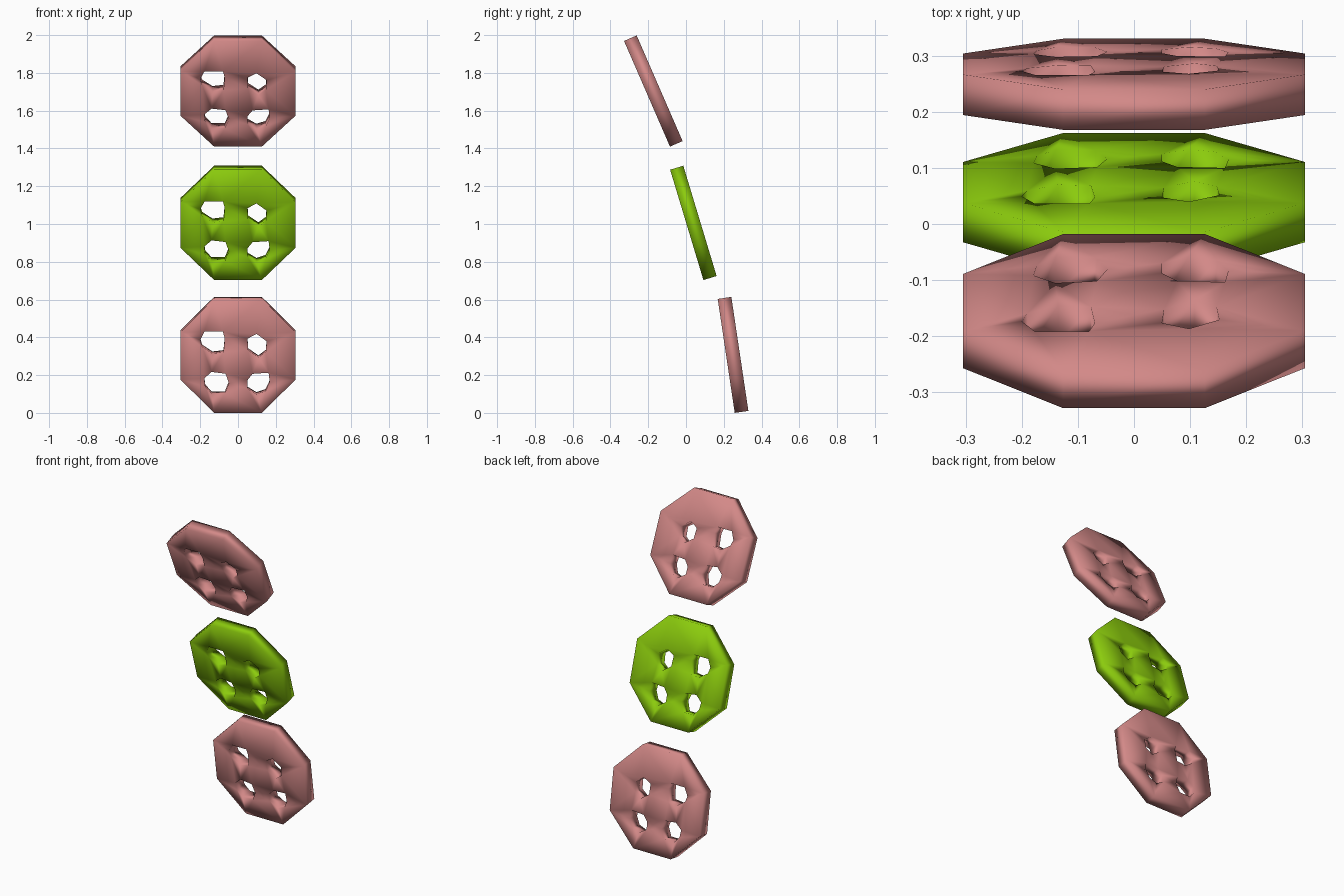
import bpy, bmesh, math

if "Cube" in bpy.data.objects:
    bpy.data.objects.remove(bpy.data.objects["Cube"])

RADIUS = 0.305 / math.cos(math.pi / 8)   # octagon, 0.61 across flats
THICK = 0.073

# Four irregular thread holes, in button coordinates (x, up)
HOLES = [
    [(-.20, .085), (-.177, .13), (-.08, .13), (-.07, .093), (-.077, .02), (-.135, .013), (-.19, .05)],
    [(.05, .092), (.098, .118), (.152, .078), (.147, .022), (.108, -.008), (.054, .03)],
    [(-.179, -.12), (-.14, -.086), (-.066, -.095), (-.048, -.147), (-.07, -.201), (-.14, -.201), (-.173, -.164)],
    [(.05, -.13), (.077, -.096), (.162, -.09), (.168, -.141), (.146, -.188), (.098, -.205), (.05, -.175)],
]


def material(name, rgb):
    m = bpy.data.materials.new(name)
    m.diffuse_color = (*rgb, 1)
    m.use_nodes = True
    m.node_tree.nodes["Principled BSDF"].inputs["Base Color"].default_value = m.diffuse_color
    return m


pink = material("dusty pink", (.65, .25, .245))
green = material("lime green", (.26, .60, .004))


def button(name, y, z, tilt, mat):
    # flat octagon with holes, triangulated
    rim = [(RADIUS * math.cos(a), RADIUS * math.sin(a))
           for a in (math.pi / 8 + i * math.pi / 4 for i in range(8))]
    bm = bmesh.new()
    for loop in [rim] + HOLES:
        vs = [bm.verts.new((u, 0, v)) for u, v in loop]
        for i, v in enumerate(vs):
            bm.edges.new((v, vs[(i + 1) % len(vs)]))
    bmesh.ops.triangle_fill(bm, edges=bm.edges[:], use_beauty=True, normal=(0, -1, 0))
    bmesh.ops.recalc_face_normals(bm, faces=bm.faces[:])
    for f in bm.faces:
        f.smooth = True
    me = bpy.data.meshes.new(name)
    bm.to_mesh(me)
    bm.free()
    me.materials.append(mat)
    ob = bpy.data.objects.new(name, me)
    bpy.context.collection.objects.link(ob)
    ob.location = (0, y, z)
    ob.rotation_euler.x = math.radians(tilt)
    # thickness, then area weighted smooth shading
    s = ob.modifiers.new("thickness", 'SOLIDIFY')
    s.thickness = THICK
    s.offset = 0
    ob.modifiers.new("soft_shading", 'WEIGHTED_NORMAL')


button("top_button", -.173, 1.704, 23.5, pink)
button("middle_button", .039, 1.006, 16.8, green)
button("bottom_button", .249, .307, 8.5, pink)
